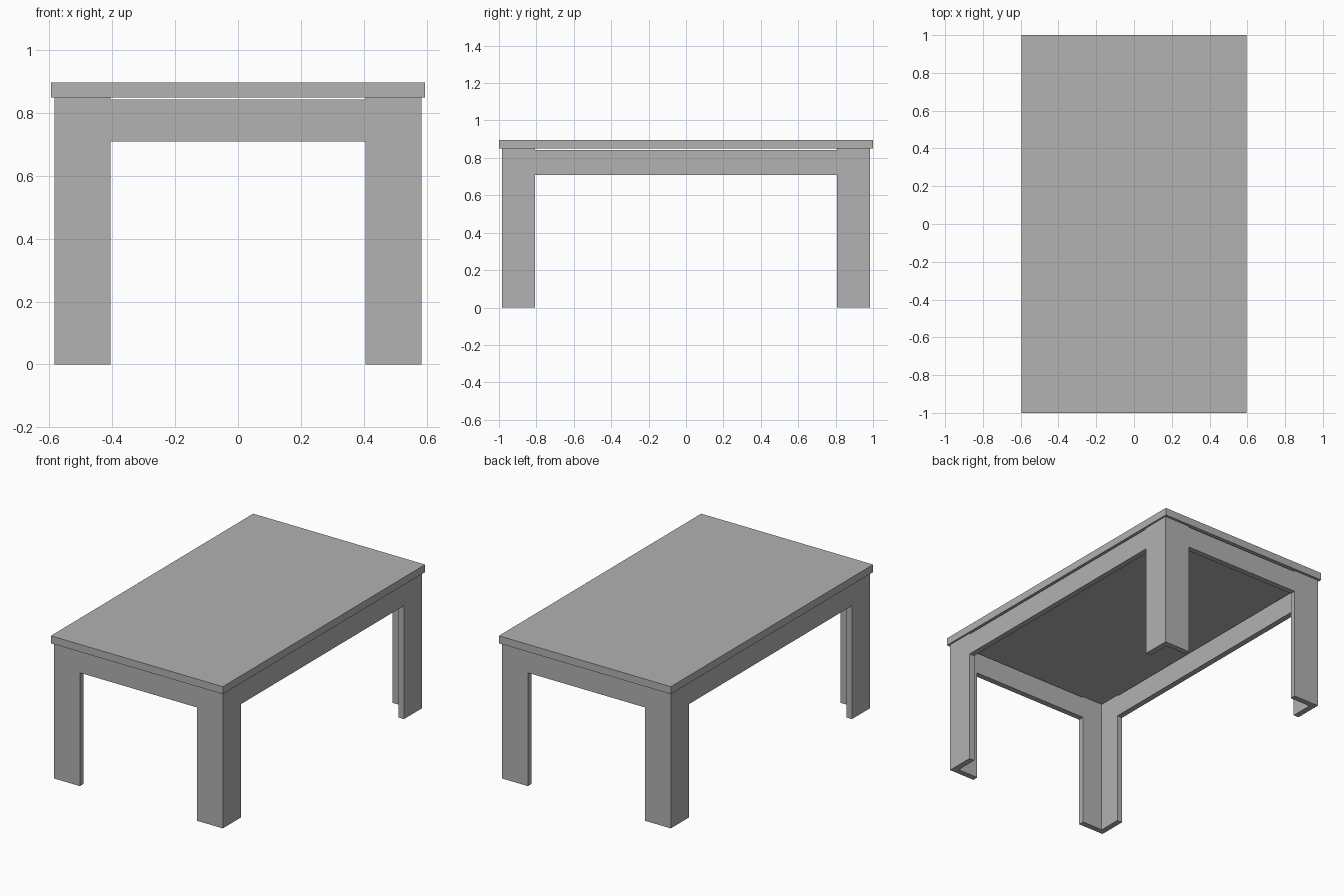
import bpy
import bmesh

cube = bpy.data.objects.get("Cube")
if cube:
    bpy.data.objects.remove(cube, do_unlink=True)

# One flat colour
GREY = (0.445, 0.445, 0.445, 1.0)
grey = bpy.data.materials.new("mid_grey")
grey.use_nodes = True
grey.diffuse_color = GREY
grey.node_tree.nodes["Principled BSDF"].inputs["Base Color"].default_value = GREY

TOP_X, TOP_Y = 0.595, 1.0        # half size of the table top
LEG_X, LEG_Y = 0.584, 0.984      # outer corner of the legs
WIDTH, THICK = 0.178, 0.036      # leg face width, board thickness
TOP_Z, UNDER_Z = 0.896, 0.849    # table top and its underside
RAIL_LOW, RAIL_HIGH = 0.709, 0.843
IN_X, IN_Y = LEG_X - WIDTH, LEG_Y - WIDTH


def prism(name, outline, low, high):
    """Extrude a flat outline upward from low to high."""
    bm = bmesh.new()
    face = bm.faces.new([bm.verts.new((x, y, low)) for x, y in outline])
    grown = bmesh.ops.extrude_face_region(bm, geom=[face])["geom"]
    verts = [v for v in grown if isinstance(v, bmesh.types.BMVert)]
    bmesh.ops.translate(bm, verts=verts, vec=(0, 0, high - low))
    bmesh.ops.recalc_face_normals(bm, faces=bm.faces[:])
    mesh = bpy.data.meshes.new(name)
    bm.to_mesh(mesh)
    bm.free()
    mesh.materials.append(grey)
    obj = bpy.data.objects.new(name, mesh)
    bpy.context.collection.objects.link(obj)
    return obj


def board(name, x0, x1, y0, y1, low, high):
    return prism(name, [(x0, y0), (x1, y0), (x1, y1), (x0, y1)], low, high)


# Table top
board("table_top", -TOP_X, TOP_X, -TOP_Y, TOP_Y, UNDER_Z, TOP_Z)

# Angled legs, each an L in plan
corner = [(LEG_X, LEG_Y), (IN_X, LEG_Y), (IN_X, LEG_Y - THICK),
          (LEG_X - THICK, LEG_Y - THICK), (LEG_X - THICK, IN_Y), (LEG_X, IN_Y)]
for end, sy in (("front", -1), ("back", 1)):
    for side, sx in (("right", -1), ("left", 1)):
        prism(f"{end}_{side}_leg", [(x * sx, y * sy) for x, y in corner], 0, UNDER_Z)

# Rails between the legs, with a fine gap below the top
for name, s in (("front_rail", -1), ("back_rail", 1)):
    ys = sorted((s * LEG_Y, s * (LEG_Y - THICK)))
    board(name, -IN_X, IN_X, *ys, RAIL_LOW, RAIL_HIGH)
for name, s in (("right_rail", -1), ("left_rail", 1)):
    xs = sorted((s * LEG_X, s * (LEG_X - THICK)))
    board(name, *xs, -IN_Y, IN_Y, RAIL_LOW, RAIL_HIGH)
